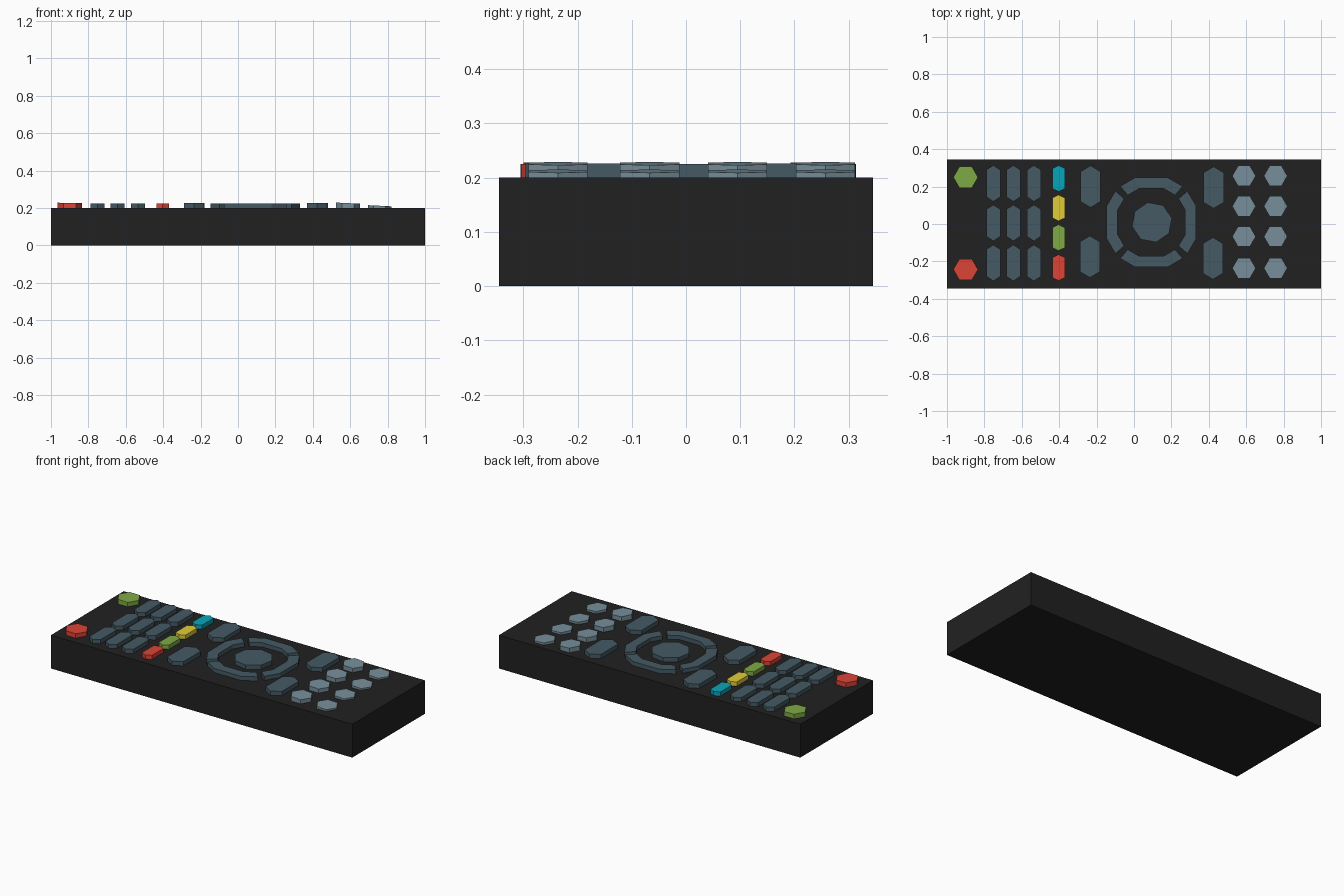
import bpy, bmesh
from math import sin, cos, pi, radians

if "Cube" in bpy.data.objects:
    bpy.data.objects.remove(bpy.data.objects["Cube"])

BASE = 0.2


def material(name, hexcode):
    rgb = [int(hexcode[i:i + 2], 16) / 255 for i in (0, 2, 4)]
    m = bpy.data.materials.new(name)
    m.diffuse_color = (*[((c + 0.055) / 1.055) ** 2.4 if c > 0.04 else c / 12.92 for c in rgb], 1)
    m.use_nodes = True
    m.node_tree.nodes["Principled BSDF"].inputs["Base Color"].default_value = m.diffuse_color
    return m


BLACK = material("black", "212121")
SLATE = material("slate", "455A64")
GREY = material("grey", "78909C")
RED = material("red", "DB4437")
GREEN = material("green", "7FAA45")
YELLOW = material("yellow", "E0CC38")
CYAN = material("cyan", "0AA5BA")


def prism(name, outline, z0, z1, mat, tilt=0.0):
    """Extrude a counter-clockwise outline; tilt slopes the top along x."""
    bm = bmesh.new()
    n = len(outline)
    mid = sum(p[0] for p in outline) / n
    low = [bm.verts.new((x, y, z0)) for x, y in outline]
    top = [bm.verts.new((x, y, z1 + tilt * (x - mid))) for x, y in outline]
    bm.faces.new(low[::-1])
    bm.faces.new(top)
    for i in range(n):
        j = (i + 1) % n
        bm.faces.new((low[i], low[j], top[j], top[i]))
    mesh = bpy.data.meshes.new(name)
    bm.to_mesh(mesh)
    bm.free()
    mesh.materials.append(mat)
    ob = bpy.data.objects.new(name, mesh)
    bpy.context.collection.objects.link(ob)
    return ob


def polygon(x, y, r, n, start=0.0):
    return [(x + r * cos(start + 2 * pi * i / n), y + r * sin(start + 2 * pi * i / n))
            for i in range(n)]


def long_hex(x, y, w, l, cut):
    """Long six-sided key with its points along y."""
    return [(x, y - l), (x + w, y - l + cut), (x + w, y + l - cut),
            (x, y + l), (x - w, y + l - cut), (x - w, y - l + cut)]


# Case
prism("case", [(-1, -0.345), (1, -0.345), (1, 0.345), (-1, 0.345)], 0, BASE, BLACK)

# Corner keys
prism("green_corner_key", polygon(-0.9, 0.25, 0.066, 6), BASE, 0.227, GREEN, -0.02)
prism("red_corner_key", polygon(-0.9, -0.243, 0.066, 6), BASE, 0.227, RED, -0.02)

# Three by three keypad
for x in (-0.752, -0.645, -0.535):
    for y in (0.217, 0.006, -0.208):
        prism("keypad_key", long_hex(x, y, 0.037, 0.097, 0.024), BASE, 0.225, SLATE)

# Coloured row
for y, mat in ((0.243, CYAN), (0.086, YELLOW), (-0.073, GREEN), (-0.233, RED)):
    prism("colour_key", long_hex(-0.403, y, 0.033, 0.07, 0.016), BASE, 0.225, mat)

# Rocker keys around the pad
for x, y in ((-0.232, 0.2), (-0.236, -0.175), (0.426, 0.195), (0.422, -0.184)):
    prism("rocker_key", long_hex(x, y, 0.054, 0.112, 0.032), BASE, 0.226, SLATE)

# Direction pad: centre key and four arc keys
CX, CY = 0.093, 0.009
prism("pad_centre", polygon(CX + 0.003, CY, 0.109, 8, radians(12)), BASE, 0.225, SLATE)
for k in range(4):
    spread = [k * pi / 2 + radians(a) for a in (-41, -20, 20, 41)]
    arc = [(CX + 0.255 * cos(a), CY + 0.255 * sin(a)) for a in spread]
    arc += [(CX + 0.192 * cos(a), CY + 0.192 * sin(a)) for a in reversed(spread)]
    prism("pad_arc", arc, BASE, 0.225, SLATE)

# Two columns of grey keys, the outer one lower
for x, z in ((0.588, 0.226), (0.757, 0.212)):
    for y in (0.257, 0.095, -0.067, -0.236):
        prism("grey_key", polygon(x, y, 0.063, 6), BASE, z, GREY, -0.05)
